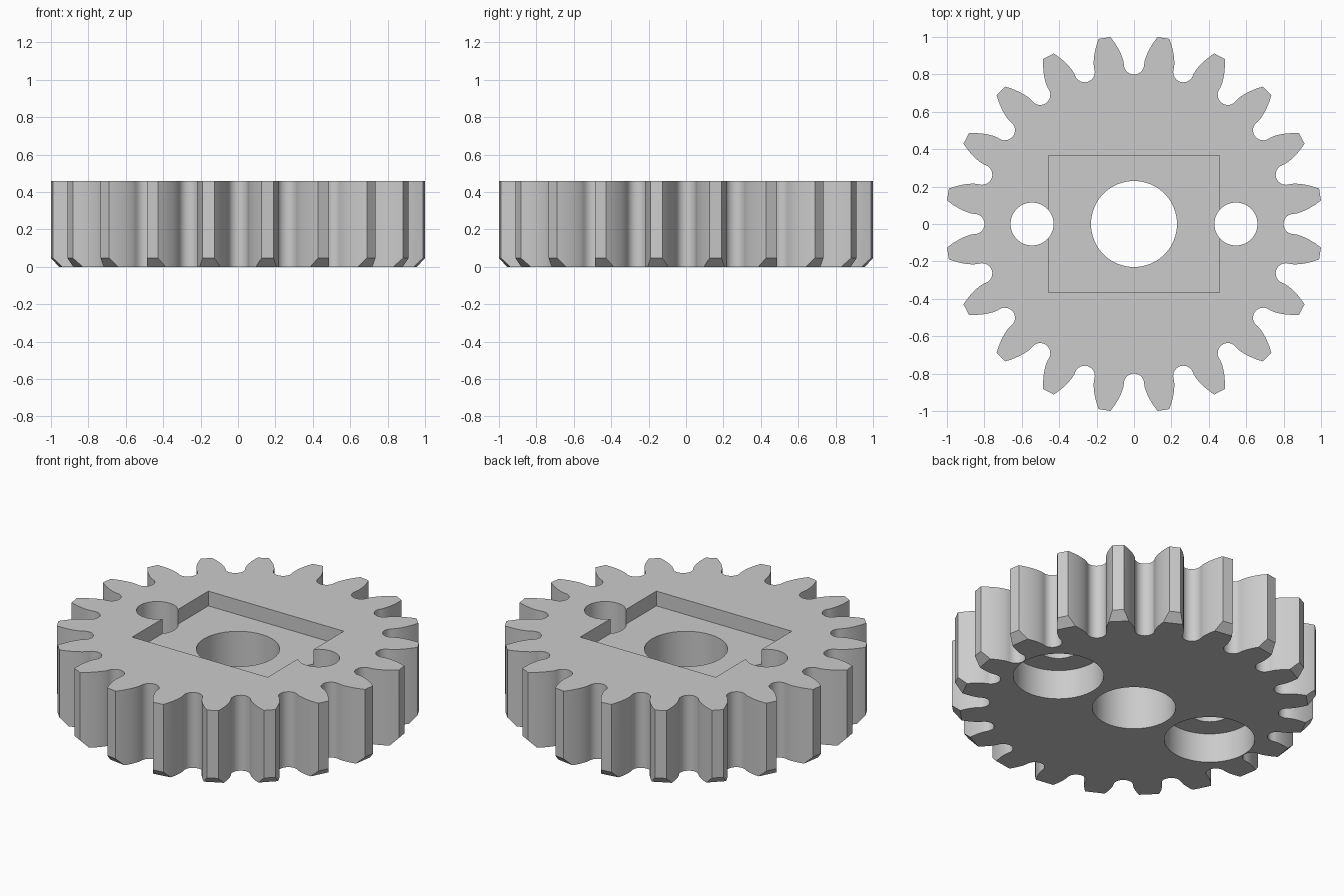
import bpy
import bmesh
from math import sin, cos, tan, acos, pi, radians, sqrt

if "Cube" in bpy.data.objects:
    bpy.data.objects.remove(bpy.data.objects["Cube"])

TEETH = 20
HEIGHT = 0.46
TIP = 1.0076
PITCH_R = TIP * TEETH / (TEETH + 2)
BASE_R = PITCH_R * cos(radians(20))
STEP = 2 * pi / TEETH
CHAMFER = 0.047

grey = bpy.data.materials.new("grey plastic")
grey.use_nodes = True
colour = (0.6, 0.6, 0.6, 1)
grey.diffuse_color = colour
grey.node_tree.nodes["Principled BSDF"].inputs["Base Color"].default_value = colour


def involute(a):
    return tan(a) - a


def half_tooth(r):
    """Half the angular thickness of a tooth at radius r."""
    a = acos(min(1, BASE_R / r))
    return STEP / 4 + involute(radians(20)) - involute(a)


def loft(name, loops):
    """Closed solid from stacked loops of equal length."""
    bm = bmesh.new()
    rings = [[bm.verts.new(p) for p in loop] for loop in loops]
    n = len(rings[0])
    for low, high in zip(rings, rings[1:]):
        for i in range(n):
            j = (i + 1) % n
            bm.faces.new((low[i], low[j], high[j], high[i]))
    bm.faces.new(rings[0][::-1])
    bm.faces.new(rings[-1])
    mesh = bpy.data.meshes.new(name)
    bm.to_mesh(mesh)
    bm.free()
    mesh.materials.append(grey)
    obj = bpy.data.objects.new(name, mesh)
    bpy.context.collection.objects.link(obj)
    return obj


def prism(name, outline, z0, z1):
    return loft(name, [[(x, y, z) for x, y in outline] for z in (z0, z1)])


def circle(x, r, n=64):
    return [(x + r * cos(2 * pi * i / n), r * sin(2 * pi * i / n)) for i in range(n)]


def polygon(apothem, z):
    """Ring with one flat side facing each tooth."""
    r = apothem / cos(STEP / 2)
    return [(r * cos(i * STEP), r * sin(i * STEP), z) for i in range(TEETH)]


def cut(target, tool, operation="DIFFERENCE"):
    mod = target.modifiers.new("cut", "BOOLEAN")
    mod.operation = operation
    mod.solver = "EXACT"
    mod.object = tool
    bpy.context.view_layer.objects.active = target
    bpy.ops.object.modifier_apply(modifier=mod.name)
    bpy.data.objects.remove(tool)


# One valley with a round root, then the two flanks around it
gap = STEP / 2 - half_tooth(BASE_R)
centre_r = 0.8535
root_r = centre_r * sin(gap)
flank = [BASE_R + (TIP - BASE_R) * i / 9 for i in range(10)]
right = [(r, STEP / 2 - half_tooth(r)) for r in flank]
outline = []
for k in range(TEETH):
    turn = k * STEP
    points = [(r * cos(-a), r * sin(-a)) for r, a in reversed(right)]
    for i in range(13):
        t = -pi / 2 - pi * i / 12
        points.append((centre_r + root_r * cos(t), root_r * sin(t)))
    points += [(r * cos(a), r * sin(a)) for r, a in right]
    outline += [(x * cos(turn) - y * sin(turn), x * sin(turn) + y * cos(turn)) for x, y in points]

gear = prism("gear", outline, 0, HEIGHT)

# Chamfered lower tooth tips
flat = TIP * cos(half_tooth(TIP))
drop = 0.1
envelope = loft("chamfer_envelope", [
    polygon(flat - CHAMFER - drop, -drop),
    polygon(flat + drop, CHAMFER + drop),
    polygon(flat + drop, HEIGHT + drop)])
cut(gear, envelope, "INTERSECT")

# Shaft hole and rectangular top recess
cut(gear, prism("shaft_hole", circle(0, 0.23), -1, 1))
w, d = 0.457, 0.367
cut(gear, prism("recess", [(-w, -d), (w, -d), (w, d), (-w, d)], HEIGHT - 0.09, 1))

# Side holes with wide counterbores underneath
for side in (-1, 1):
    cut(gear, prism("side_hole", circle(side * 0.545, 0.115), -1, 1))
    cut(gear, prism("counterbore", circle(side * 0.545, 0.25), -1, 0.18))

bpy.ops.object.select_all(action="DESELECT")
gear.select_set(True)
bpy.context.view_layer.objects.active = gear
bpy.ops.object.shade_smooth_by_angle(angle=radians(30))
